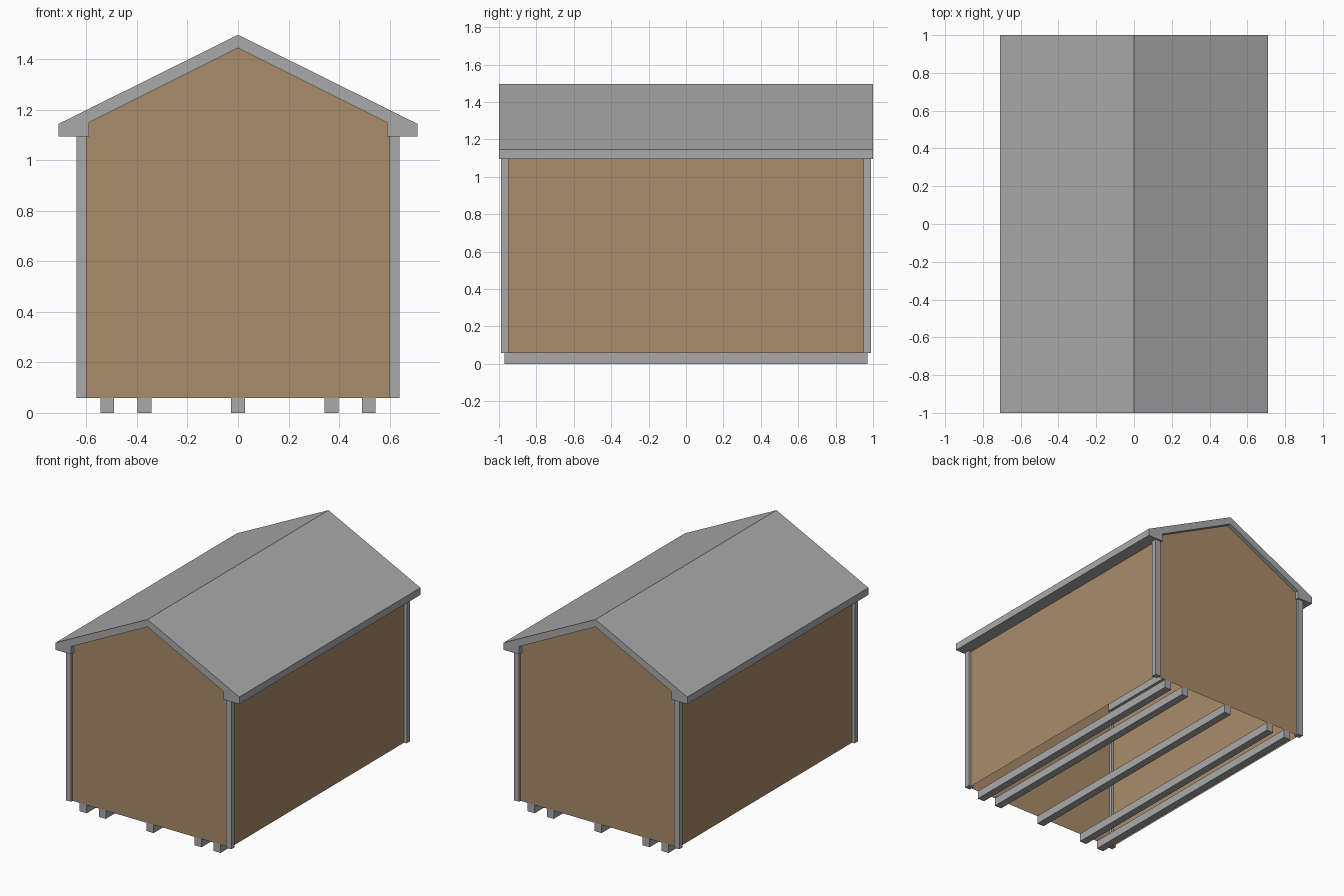
import bpy

if "Cube" in bpy.data.objects:
    bpy.data.objects.remove(bpy.data.objects["Cube"])


def material(name, rgb):
    m = bpy.data.materials.new(name)
    m.diffuse_color = (*rgb, 1)
    m.use_nodes = True
    m.node_tree.nodes["Principled BSDF"].inputs["Base Color"].default_value = m.diffuse_color
    return m


grey = material("grey trim", (0.40, 0.40, 0.40))
brown = material("brown board", (0.40, 0.262, 0.144))


def mesh_object(name, verts, faces, mat):
    me = bpy.data.meshes.new(name)
    me.from_pydata(verts, [], faces)
    me.materials.append(mat)
    ob = bpy.data.objects.new(name, me)
    bpy.context.collection.objects.link(ob)
    return ob


def prism(name, profile, y, mat):
    """Extrude a counter-clockwise x-z profile from -y to +y."""
    n = len(profile)
    verts = [(x, s * y, z) for s in (-1, 1) for x, z in profile]
    faces = [tuple(range(n)), tuple(reversed(range(n, 2 * n)))]
    faces += [(i, i + n, (i + 1) % n + n, (i + 1) % n) for i in range(n)]
    return mesh_object(name, verts, faces, mat)


def box(name, x0, x1, y0, y1, z0, z1, mat):
    ob = prism(name, [(x0, z0), (x1, z0), (x1, z1), (x0, z1)], (y1 - y0) / 2, mat)
    for v in ob.data.vertices:
        v.co.y += (y0 + y1) / 2
    return ob


BASE, EAVE = 0.058, 1.095

# Thin board walls, open at the bottom
WX, WY = 0.62, 0.97
gable = [(-WX, BASE), (WX, BASE), (WX, 1.14), (0, 1.452), (-WX, 1.14)]
verts = [(x, s * WY, z) for s in (-1, 1) for x, z in gable]
mesh_object("walls", verts,
            [(0, 1, 2, 3, 4), (9, 8, 7, 6, 5), (1, 6, 7, 2), (5, 0, 4, 9)], brown)

# Corner posts
for sx in (-1, 1):
    for sy in (-1, 1):
        xs = sorted((sx * 0.60, sx * 0.64))
        ys = sorted((sy * 0.95, sy * 0.988))
        box("corner_post", *xs, *ys, BASE, EAVE, grey)

# Gable roof with boxed eaves
prism("roof", [(-0.71, EAVE), (-0.59, EAVE), (-0.59, 1.15), (0, 1.445),
               (0.59, 1.15), (0.59, EAVE), (0.71, EAVE), (0.71, 1.145),
               (0, 1.497), (-0.71, 1.145)], 1.0, grey)

# Floor skids
for x in (-0.518, -0.37, 0, 0.37, 0.518):
    box("floor_skid", x - 0.027, x + 0.027, -0.97, 0.97, 0, BASE, grey)
